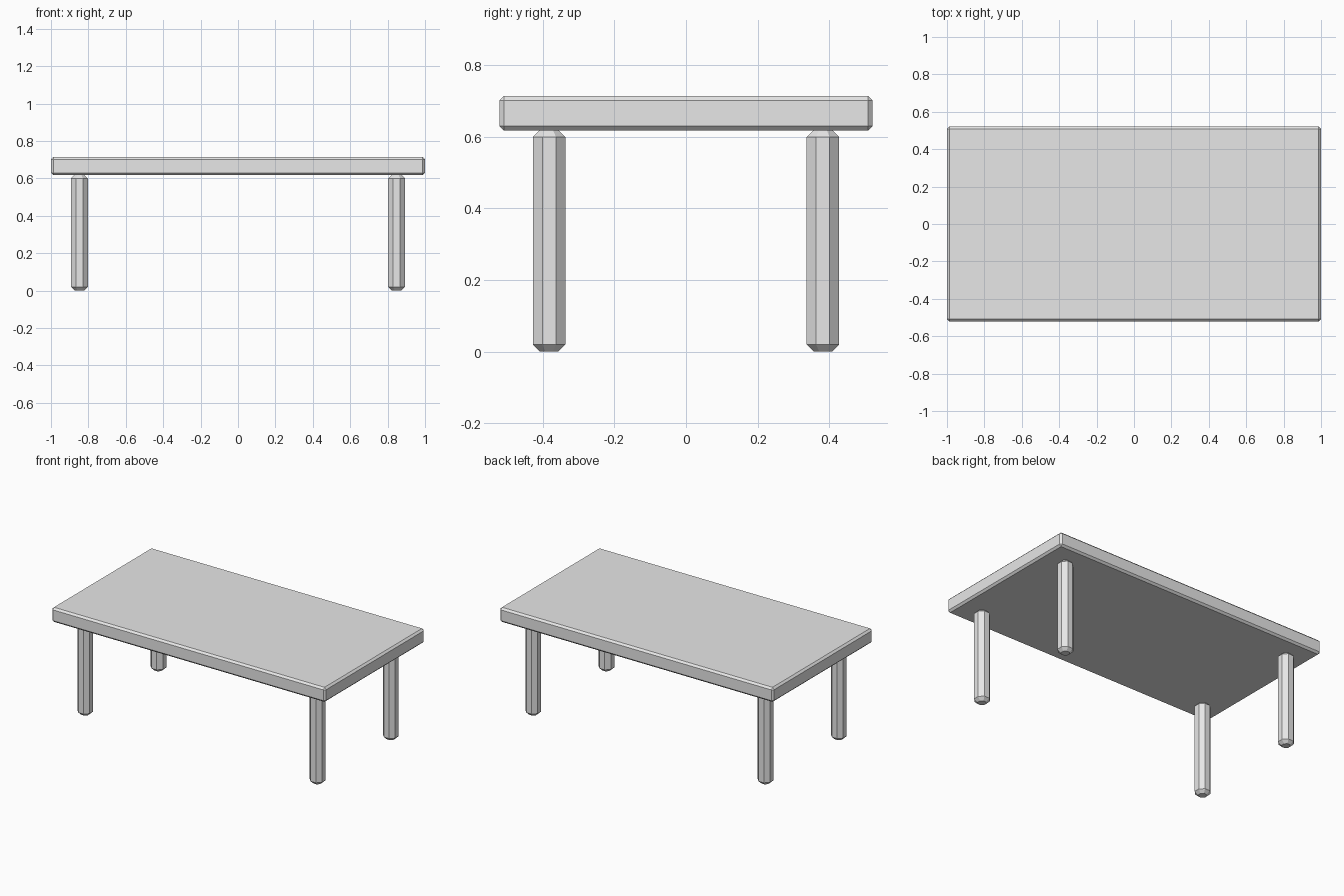
import bpy
import bmesh
from math import radians, cos, pi
from mathutils import Matrix

cube = bpy.data.objects.get("Cube")
if cube:
    bpy.data.objects.remove(cube, do_unlink=True)

# One plain grey for the whole table
grey = bpy.data.materials.new("light_grey")
grey.use_nodes = True
colour = (0.8, 0.8, 0.8, 1)
grey.diffuse_color = colour
grey.node_tree.nodes["Principled BSDF"].inputs["Base Color"].default_value = colour


def finish(name, bm, location, bevel):
    """Turn a bmesh into a flat-shaded object with chamfered sharp edges."""
    mesh = bpy.data.meshes.new(name)
    bm.to_mesh(mesh)
    bm.free()
    mesh.materials.append(grey)
    obj = bpy.data.objects.new(name, mesh)
    obj.location = location
    bpy.context.collection.objects.link(obj)
    mod = obj.modifiers.new("chamfer", "BEVEL")
    mod.width = bevel
    mod.segments = 1
    mod.limit_method = "ANGLE"
    mod.angle_limit = radians(60)
    return obj


# Table top slab
TOP_Z, UNDER_Z = 0.714, 0.618
bm = bmesh.new()
bmesh.ops.create_cube(bm, size=1)
bmesh.ops.scale(bm, vec=(2, 1.042, TOP_Z - UNDER_Z), verts=bm.verts)
finish("table_top", bm, (0, 0, (TOP_Z + UNDER_Z) / 2), 0.0125)

# Four octagonal legs, flats facing the sides, chamfered at both ends
LEG_TOP = 0.62
RADIUS = 0.045 / cos(pi / 8)
for side, x in (("right", -0.848), ("left", 0.848)):
    for end, y in (("front", -0.382), ("back", 0.382)):
        bm = bmesh.new()
        bmesh.ops.create_cone(bm, cap_ends=True, segments=8, radius1=RADIUS,
                              radius2=RADIUS, depth=LEG_TOP)
        # Turn the octagon so a flat faces each axis
        angle = min(v.co.to_2d().angle_signed((1, 0)) % (pi / 4) for v in bm.verts)
        if angle < 0.1 or angle > pi / 4 - 0.1:
            bmesh.ops.rotate(bm, verts=bm.verts, cent=(0, 0, 0),
                             matrix=Matrix.Rotation(pi / 8, 3, "Z"))
        finish(f"{end}_{side}_leg", bm, (x, y, LEG_TOP / 2), 0.02)
